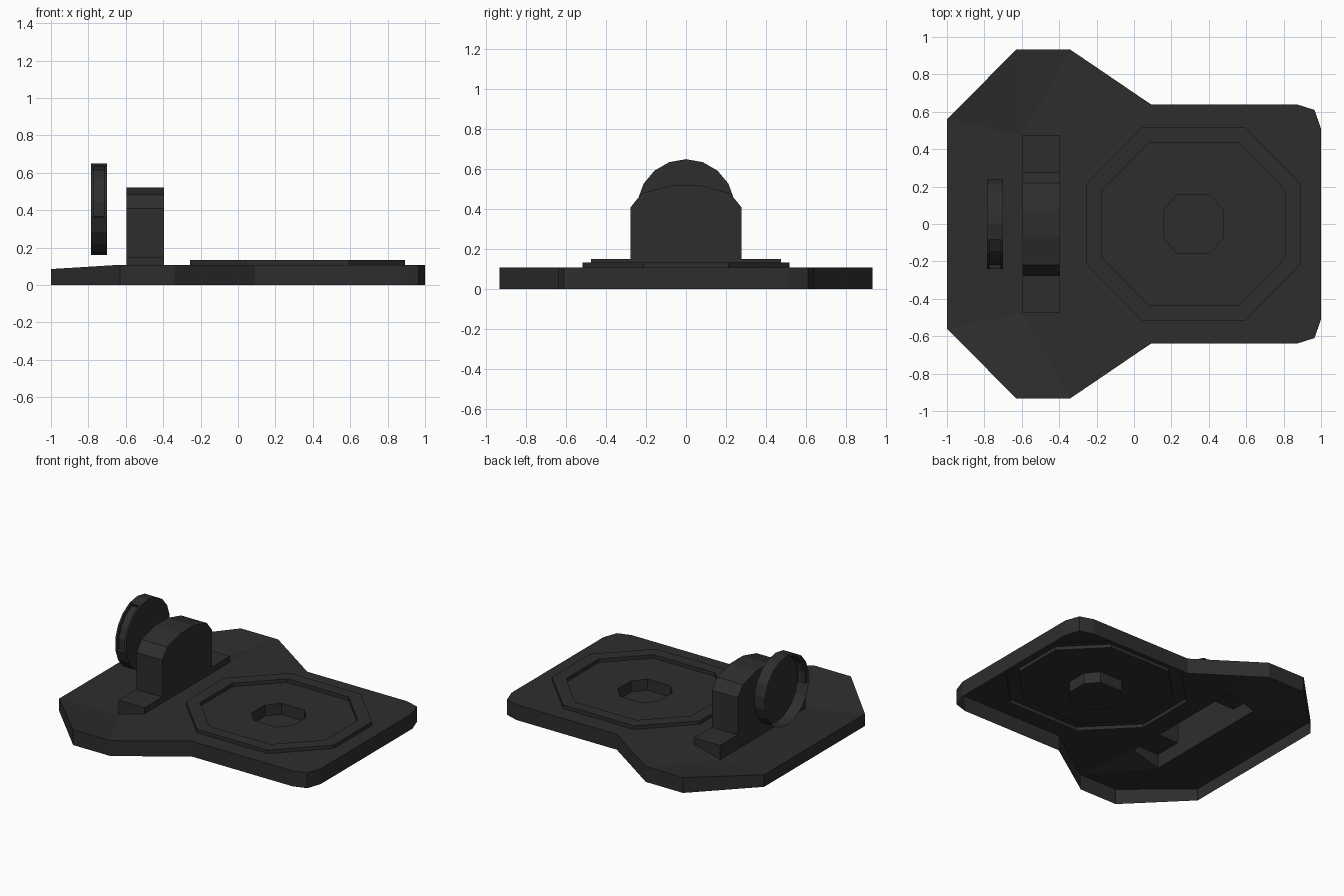
import bpy, bmesh, math

if "Cube" in bpy.data.objects:
    bpy.data.objects.remove(bpy.data.objects["Cube"])

dark = bpy.data.materials.new("dark_grey")
dark.diffuse_color = (0.027, 0.027, 0.027, 1)
dark.use_nodes = True
dark.node_tree.nodes["Principled BSDF"].inputs["Base Color"].default_value = dark.diffuse_color


def finish(bm, name):
    bmesh.ops.recalc_face_normals(bm, faces=bm.faces)
    me = bpy.data.meshes.new(name)
    bm.to_mesh(me)
    bm.free()
    me.materials.append(dark)
    ob = bpy.data.objects.new(name, me)
    bpy.context.collection.objects.link(ob)
    return ob


def loop(bm, pts):
    return [bm.verts.new(p) for p in pts]


def bridge(bm, a, b, closed=True):
    n = len(a)
    return [bm.faces.new((a[i], a[(i + 1) % n], b[(i + 1) % n], b[i]))
            for i in range(n if closed else n - 1)]


def octagon(hx, hy, fx, fy, z, cx=0.318):
    q = [(hx, -fy), (hx, fy), (fx, hy), (-fx, hy)]
    pts = q + [(-x, -y) for x, y in q]
    return [(cx + x, y, z) for x, y in pts]


OUTER = (0.575, 0.517, 0.275, 0.213)
INNER = (0.488, 0.435, 0.238, 0.18)
HUB = (0.16, 0.155, 0.09, 0.072)
TOP = 0.108
DIP = 0.05          # plate height along the left edge of the bracket foot
XL, XR = -0.597, -0.395

# Base plate: hollow below, dipping towards the foot, open under bracket and ring
bm = bmesh.new()
half = [(-1, 0.56), (-0.63, 0.932), (-0.34, 0.932), (0.09, 0.64),
        (0.87, 0.64), (0.965, 0.61), (1, 0.51)]
outline = half + [(x, -y) for x, y in reversed(half)]
top = loop(bm, [(x, y, 0.085 if x == -1 else TOP) for x, y in outline])
bottom = loop(bm, [(x, y, 0) for x, y in outline])
bridge(bm, bottom, top)
foot = loop(bm, [(XL, -0.475, DIP), (XR, -0.475, TOP),
                 (XR, 0.475, TOP), (XL, 0.475, DIP)])
bm.faces.new((top[0], top[-1], foot[0], foot[3]))
for a, b, c, f, g in ((top[0], top[1], top[2], foot[3], foot[2]),
                      (top[-1], top[-2], top[-3], foot[0], foot[1])):
    for tri in ((a, b, f), (b, c, f), (c, g, f)):
        bm.faces.new(tri)
# flat remainder with the octagonal opening
flat = top[2:-2] + [foot[1], foot[2]]
rim = loop(bm, octagon(*OUTER, TOP))
edges = []
for ring in (flat, rim):
    for i, v in enumerate(ring):
        w = ring[(i + 1) % len(ring)]
        edges.append(bm.edges.get((v, w)) or bm.edges.new((v, w)))
bmesh.ops.triangle_fill(bm, edges=edges, use_beauty=True, normal=(0, 0, 1))
finish(bm, "base_plate")

# Raised octagonal ring, its floor and the sunken hub
bm = bmesh.new()
rings = [loop(bm, octagon(*size, z)) for size, z in (
    (OUTER, TOP), (OUTER, 0.133), (INNER, 0.133), (INNER, TOP),
    (HUB, TOP), (HUB, 0.03))]
for a, b in zip(rings, rings[1:]):
    bridge(bm, a, b)
bm.faces.new(rings[-1])
finish(bm, "octagon_seat")

# Bracket: foot and rounded upright, open underneath
bm = bmesh.new()
side = [(-0.475, TOP), (-0.475, 0.15), (-0.277, 0.15), (-0.277, 0.41),
        (-0.22, 0.48), (-0.07, 0.52)]
profile = side + [(-y, z) for y, z in reversed(side)]
ends = [loop(bm, [(x, y, z) for y, z in profile]) for x in (XL, XR)]
for i in (0, -1):
    ends[0][i].co.z = DIP
bridge(bm, *ends, closed=False)
for e in ends:
    bm.faces.new(e)
finish(bm, "bracket")

# Wheel: shallow cup open to the left, with a groove sunk into its rim
bm = bmesh.new()
SIDES, R, CZ = 18, 0.245, 0.405
rings = []
for x in (-0.785, -0.772, -0.713, -0.70):
    rings.append(loop(bm, [(x, -R * math.sin(i * math.tau / SIDES),
                            CZ + R * math.cos(i * math.tau / SIDES))
                           for i in range(SIDES)]))
bands = [bridge(bm, a, b) for a, b in zip(rings, rings[1:])]
bm.faces.new(rings[-1])
groove = bmesh.ops.extrude_face_region(bm, geom=bands[1][1:5])["geom"]
bmesh.ops.delete(bm, geom=bands[1][1:5], context='FACES')
for v in groove:
    if isinstance(v, bmesh.types.BMVert):
        v.co.y *= 0.91
        v.co.z = CZ + (v.co.z - CZ) * 0.91
finish(bm, "wheel")
